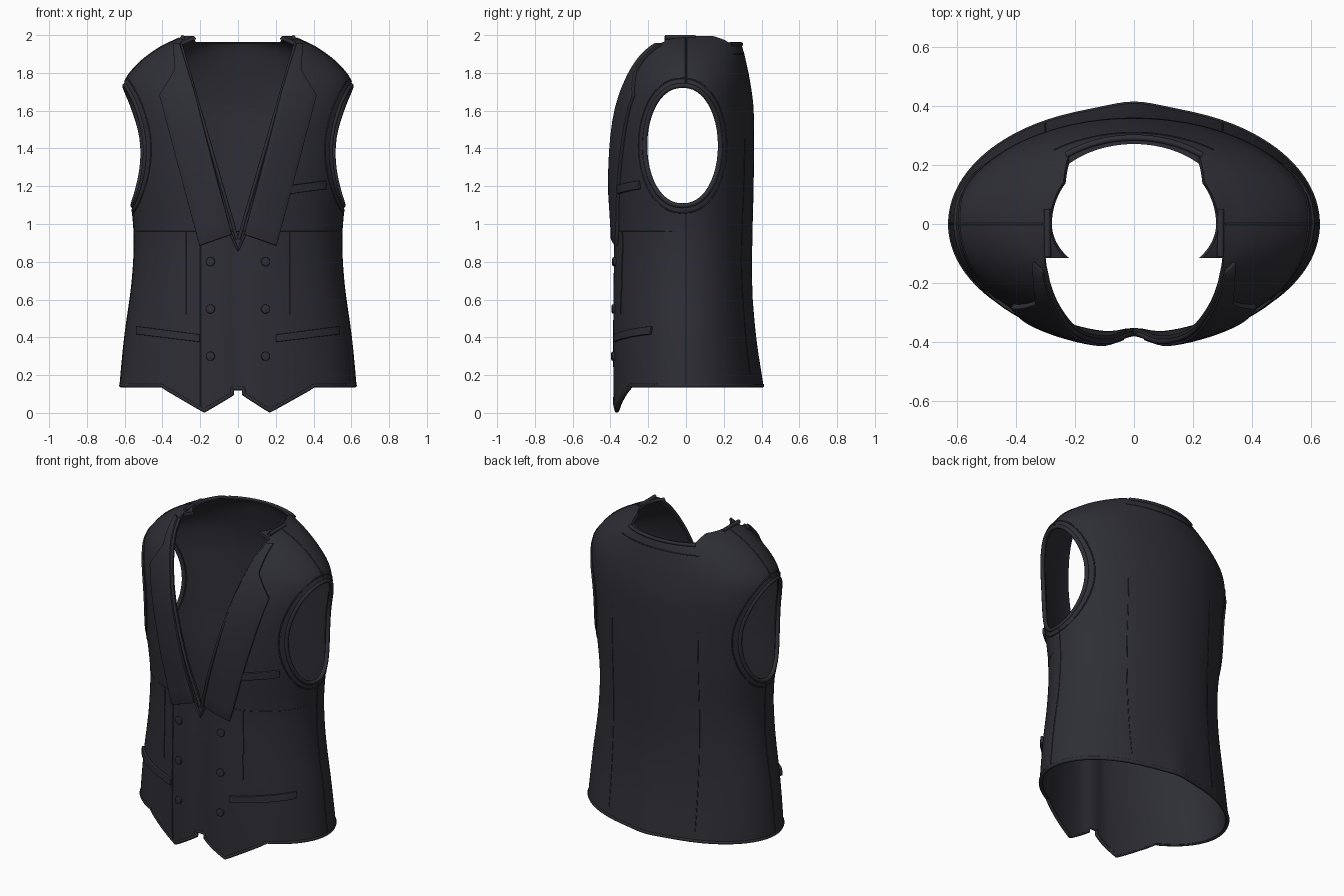
import bpy, bmesh
from math import sin, cos, pi, sqrt, exp
from mathutils import Vector

cube = bpy.data.objects.get("Cube")
if cube:
    bpy.data.objects.remove(cube)

cloth = bpy.data.materials.new("charcoal cloth")
cloth.use_nodes = True
COLOUR = (0.027, 0.027, 0.036, 1)
cloth.diffuse_color = COLOUR
cloth.node_tree.nodes["Principled BSDF"].inputs["Base Color"].default_value = COLOUR

# Torso profile: height, half width, front depth, back depth
PROFILE = [(-.06, .64, .385, .41), (.14, .625, .39, .395), (.4, .6, .392, .365),
           (.7, .56, .39, .35), (.95, .55, .388, .352), (1.2, .575, .402, .358),
           (1.45, .595, .4, .36), (1.62, .61, .38, .357), (1.75, .6, .34, .34),
           (1.85, .525, .3, .32), (1.93, .42, .255, .3), (1.975, .33, .22, .28),
           (1.995, .285, .2, .26)]


def ring(t):
    """Smoothly interpolated profile row."""
    last = len(PROFILE) - 1
    i = min(int(t), last - 1)
    u = t - i
    p = [PROFILE[min(max(i + k, 0), last)] for k in (-1, 0, 1, 2)]
    return [.5 * (2 * b + (c - a) * u + (2 * a - 5 * b + 4 * c - d) * u ** 2
                  + (3 * b - a - 3 * c + d) * u ** 3) for a, b, c, d in zip(*p)]


def ring_at(z):
    lo, hi = 0, len(PROFILE) - 1
    for _ in range(30):
        mid = (lo + hi) / 2
        lo, hi = (mid, hi) if ring(mid)[0] < z else (lo, mid)
    return ring(lo)


def shape(x, y, z):
    """Centre dip in front and flare at the back hem."""
    if y < 0:
        return y + .018 * exp(-(x / .06) ** 2)
    return y + .02 * exp(-(x / .1) ** 2) * max(0, 1 - z / .6)


def on_body(x, z, lift=0, side=-1):
    """Point on the front (-1) or back (1) at x, z."""
    def depth(px, pz):
        _, a, f, b = ring_at(pz)
        y = side * (f if side < 0 else b) * sqrt(max(0.0, 1 - (px / a) ** 2))
        return shape(px, y if y else side * 1e-6, pz)
    y, e = depth(x, z), .004
    n = Vector(((depth(x - e, z) - depth(x + e, z)) / (2 * e), 1,
                (depth(x, z - e) - depth(x, z + e)) / (2 * e))) * side
    return Vector((x, y, z)) + n.normalized() * lift


def on_side(y, z, s):
    """Point on the flank at y, z."""
    _, a, f, b = ring_at(z)
    return Vector((s * a * sqrt(max(0, 1 - (y / (f if y < 0 else b)) ** 2)), y, z))


def add(name, verts, faces):
    me = bpy.data.meshes.new(name)
    me.from_pydata([tuple(v) for v in verts], [], faces)
    bm = bmesh.new()
    bm.from_mesh(me)
    bmesh.ops.recalc_face_normals(bm, faces=bm.faces)
    bm.to_mesh(me)
    bm.free()
    ob = bpy.data.objects.new(name, me)
    bpy.context.collection.objects.link(ob)
    me.materials.append(cloth)
    return ob


def activate(ob):
    bpy.ops.object.select_all(action="DESELECT")
    ob.select_set(True)
    bpy.context.view_layer.objects.active = ob


def finish(ob, angle=.7):
    activate(ob)
    for m in list(ob.modifiers):
        bpy.ops.object.modifier_apply(modifier=m.name)
    bpy.ops.object.shade_smooth_by_angle(angle=angle)


def grid_faces(rows, cols, wrap=False):
    return [(r * cols + c, r * cols + (c + 1) % cols, (r + 1) * cols + (c + 1) % cols,
             (r + 1) * cols + c) for r in range(rows - 1) for c in range(cols if wrap else cols - 1)]


def thicken(ob, amount, offset):
    m = ob.modifiers.new("thickness", "SOLIDIFY")
    m.thickness, m.offset = amount, offset


def prism(points, lo, hi, axis):
    """Cutter: flat outline pushed along x or y."""
    n = len(points)
    verts = [(d, p, z) if axis == "x" else (p, d, z) for d in (lo, hi) for p, z in points]
    faces = [tuple(range(n)), tuple(range(n, 2 * n))]
    faces += [(i, (i + 1) % n, (i + 1) % n + n, i + n) for i in range(n)]
    ob = add("cutter", verts, faces)
    ob.hide_render = True
    return ob


def tube(name, points, radius, closed=False):
    cu = bpy.data.curves.new(name, "CURVE")
    cu.dimensions = "3D"
    cu.bevel_depth, cu.bevel_resolution = radius, 2
    cu.use_fill_caps = True
    sp = cu.splines.new("POLY")
    sp.points.add(len(points) - 1)
    for p, co in zip(sp.points, points):
        p.co = (*co, 1)
    sp.use_cyclic_u = closed
    ob = bpy.data.objects.new(name, cu)
    bpy.context.collection.objects.link(ob)
    cu.materials.append(cloth)
    activate(ob)
    bpy.ops.object.convert(target="MESH")
    finish(bpy.context.object, 1)


def line(p, q, n=24):
    return [(p[0] + (q[0] - p[0]) * i / n, p[1] + (q[1] - p[1]) * i / n) for i in range(n + 1)]


def patch(name, rows, lift, thick, n=10, m=6):
    """Cloth plate following the front, ruled between row end points."""
    ends = []
    for (a, b), (c, d) in zip(rows, rows[1:]):
        ends += list(zip(line(a, c, n), line(b, d, n)))[(1 if ends else 0):]
    verts = [on_body(x, z, lift) for a, b in ends for x, z in line(a, b, m)]
    ob = add(name, verts, grid_faces(len(ends), m + 1))
    thicken(ob, thick, 0)
    bev = ob.modifiers.new("soft edge", "BEVEL")
    bev.width, bev.segments, bev.limit_method = .004, 2, "ANGLE"
    finish(ob)


# Torso shell
COLS, ROWS = 128, 73
verts = []
for r in range(ROWS):
    z, a, f, b = ring(r * (len(PROFILE) - 1) / (ROWS - 1))
    for c in range(COLS):
        t = 2 * pi * c / COLS
        x, y = a * cos(t), (b if sin(t) > 0 else f) * sin(t)
        verts.append((x, shape(x, y, z), z))
body = add("vest_body", verts, grid_faces(ROWS, COLS, True))
thicken(body, .018, -1)

# Armholes, neckline and hem cuts
armhole = []
for i in range(48):
    t = 2 * pi * i / 48
    armhole.append((-.018 + .2 * (abs(cos(t)) ** .9) * (1 if cos(t) > 0 else -1), 1.415 + .318 * sin(t)))
hem = [(-.4, .14), (-.18, .012), (-.03, .1), (-.03, .13), (.03, .13), (.03, .1), (.17, .012), (.4, .14)]
cutters = [
    prism(armhole, -1, 1, "x"),
    prism([(0, .92), (.3, 1.95), (.32, 2.1), (-.32, 2.1), (-.3, 1.95)], -1, -.115, "y"),
    prism([(-.22, 1.955), (.22, 1.955), (.29, 2.1), (-.29, 2.1)], .03, 1, "y"),
    prism([(-.8, .14)] + hem + [(.8, .14), (.8, -.2), (-.8, -.2)], -1, .001, "y"),
    prism([(-.8, .14), (.8, .14), (.8, -.2), (-.8, -.2)], -.002, 1, "y")]
for cutter in cutters:
    m = body.modifiers.new("cut", "BOOLEAN")
    m.object, m.operation, m.solver = cutter, "DIFFERENCE", "EXACT"
finish(body)
for cutter in cutters:
    bpy.data.objects.remove(cutter)

# Piped edges round the hem, armholes and neck
front_hem = [p for a, b in zip(hem, hem[1:]) for p in line(a, b, 8)[:-1]] + [hem[-1]]
flank = [(.625 * cos(pi * i / 60), .625 * sin(pi * i / 60)) for i in range(61)]
edge = [on_body(x, max(z, .012), -.006) for x, z in front_hem]
w = ring_at(.145)
start = .4 / w[1]
for i in range(101):
    t = -.876 + i / 100 * (pi + 2 * .876)
    x, y = w[1] * cos(t), (w[3] if sin(t) > 0 else w[2]) * sin(t)
    edge.append(Vector((x * .99, shape(x, y, .145) * .985, .145)))
tube("hem_piping", edge, .011, True)

for s, side in ((1, "left"), (-1, "right")):
    tube(side + "_armhole_piping", [on_side(y, z, s) - Vector((s * .006, 0, 0)) for y, z in armhole], .013, True)
    tube(side + "_armhole_stitch",
         [on_side(-.018 + (y + .018) * 1.17, 1.415 + (z - 1.415) * 1.12, s) for y, z in armhole], .004, True)
    tube(side + "_neck_piping", [on_body(s * x, z, .002) for x, z in line((.004, .92), (.302, 1.95))], .009)
    # Side and shoulder seams
    tube(side + "_side_seam", [on_side(0, z, s) for _, z in line((0, .15), (0, 1.08))], .003)
    tube(side + "_shoulder_seam", [on_side(0, z, s) for _, z in line((0, 1.75), (0, 1.985))], .004)
    # Dart seams
    tube(side + "_front_dart", [on_body(s * .275, z) for _, z in line((0, .52), (0, .96))], .003)
    tube(side + "_back_dart", [on_body(s * .3, z, 0, 1) for _, z in line((0, .2), (0, 1.45))], .0025)
    # Lapel with notch and collar
    rows = [((.035, .945), (.2, .885)), ((.225, 1.69), (.41, 1.68)),
            ((.262, 1.81), (.33, 1.81)), ((.303, 1.945), (.338, 1.945))]
    patch(side + "_lapel", [[(s * x, z) for x, z in r] for r in rows], .009, .02)
    # Shoulder end of the collar
    tube(side + "_collar_edge", [Vector((s * .293, y, 1.988)) for y in (-.11, -.06, 0, .05)], .012)
    # Lower pocket welt
    patch(side + "_pocket_welt", [[(s * .2, .375), (s * .2, .415)], [(s * .53, .415), (s * .53, .458)]], .007, .018)
    # Buttons
    for i, z in enumerate((.8, .55, .3)):
        base = on_body(s * .145, z, .006)
        n = on_body(s * .145, z, 1) - on_body(s * .145, z)
        bpy.ops.mesh.primitive_cylinder_add(vertices=24, radius=.024, depth=.016, location=base)
        b = bpy.context.object
        b.name = f"{side}_button_{i + 1}"
        b.rotation_euler = n.to_track_quat("Z", "Y").to_euler()
        b.data.materials.append(cloth)
        bev = b.modifiers.new("round", "BEVEL")
        bev.width, bev.segments = .005, 2
        finish(b)

# Chest pocket, front overlap and waist seams, back neckband
patch("chest_pocket_welt", [[(.2, 1.15), (.2, 1.195)], [(.46, 1.185), (.46, 1.23)]], .007, .018)
tube("front_overlap_edge", [on_body(-.2, z) for _, z in line((0, .03), (0, .9))], .004)
tube("overlap_tip", [on_body(x, z, .003) for x, z in line((-.04, .95), (0, .86), 8) + line((0, .86), (.04, .95), 8)], .006)
tube("waist_seam", [on_body(x, .96) for x, _ in line((-.54, 0), (.54, 0), 60)], .002)
tube("back_neck_piping", [on_body(x, 1.952, 0, 1) for x, _ in line((-.23, 0), (.23, 0))], .011)
tube("back_neck_stitch", [on_body(x, 1.9, 0, 1) for x, _ in line((-.27, 0), (.27, 0))], .003)
